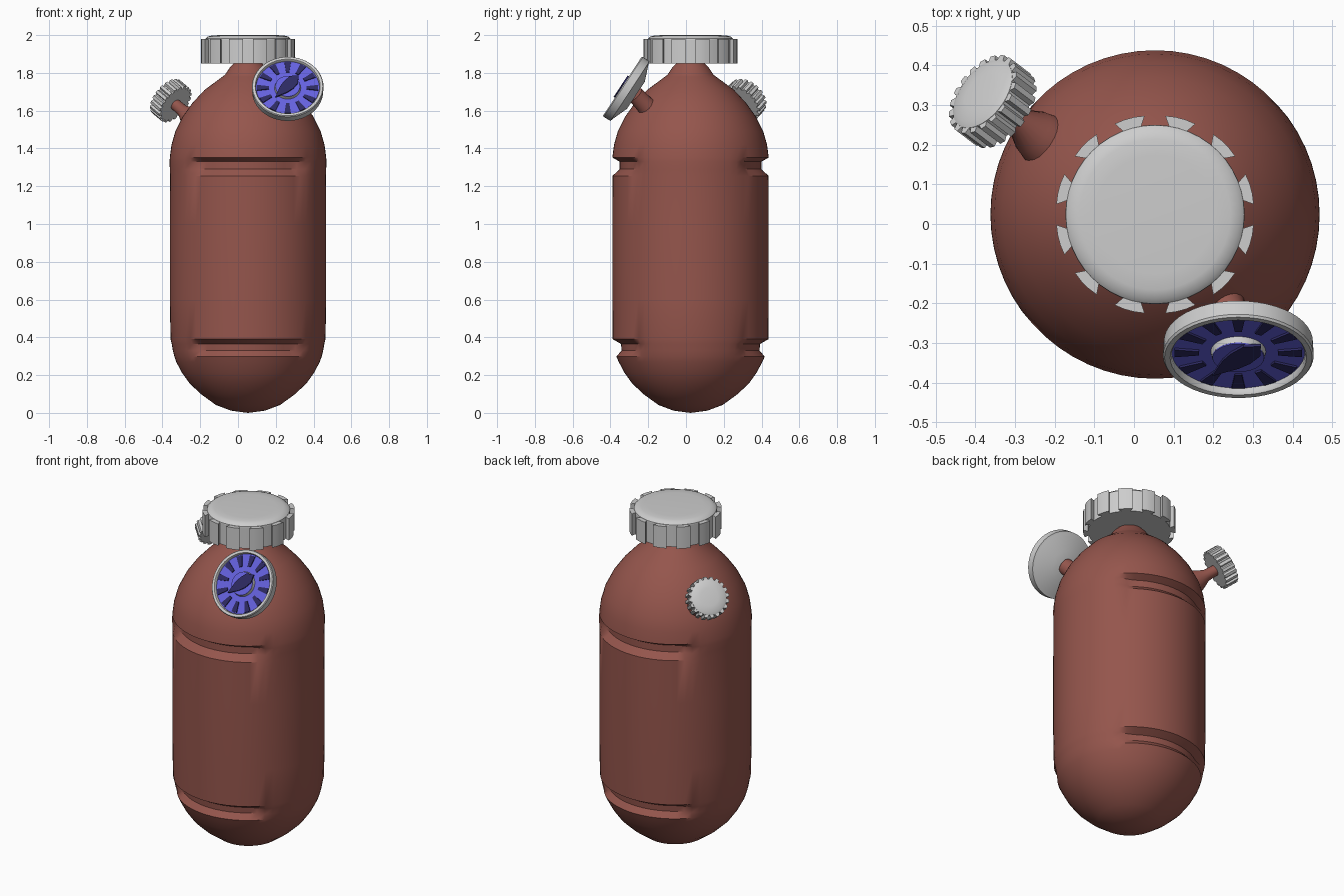
import bpy, bmesh, math
from mathutils import Matrix, Vector

if "Cube" in bpy.data.objects:
    bpy.data.objects.remove(bpy.data.objects["Cube"])


def mat(name, rgb):
    m = bpy.data.materials.new(name)
    m.diffuse_color = (*rgb, 1)
    m.use_nodes = True
    m.node_tree.nodes["Principled BSDF"].inputs["Base Color"].default_value = m.diffuse_color
    return m


BROWN = mat("red brown", (0.30, 0.092, 0.073))
GREY = mat("light grey", (0.61, 0.61, 0.61))
BLUE = mat("dial blue", (0.13, 0.12, 0.74))
NAVY = mat("dark navy", (0.026, 0.023, 0.12))
CX, CY = 0.053, 0.024


def finish(name, bm, m, matrix=None, angle=35):
    bmesh.ops.remove_doubles(bm, verts=bm.verts, dist=1e-5)
    bmesh.ops.recalc_face_normals(bm, faces=bm.faces)
    me = bpy.data.meshes.new(name)
    bm.to_mesh(me)
    bm.free()
    me.materials.append(m)
    ob = bpy.data.objects.new(name, me)
    bpy.context.collection.objects.link(ob)
    if matrix:
        ob.matrix_world = matrix
    bpy.context.view_layer.objects.active = ob
    ob.select_set(True)
    bpy.ops.object.shade_smooth_by_angle(angle=math.radians(angle))
    ob.select_set(False)
    return ob


def lathe(name, rows, m, matrix=None, seg=48, closed=False, radius=None):
    """Revolve (r, z) rows; radius(row, angle) can vary r round the axis."""
    bm = bmesh.new()
    rings = []
    for row in rows:
        ring = []
        for i in range(seg):
            a = 2 * math.pi * i / seg
            r = radius(row, a) if radius else row[0]
            ring.append(bm.verts.new((max(r, 1e-7) * math.cos(a), max(r, 1e-7) * math.sin(a), row[1])))
        rings.append(ring)
    pairs = list(zip(rings, rings[1:])) + ([(rings[-1], rings[0])] if closed else [])
    for lo, hi in pairs:
        for i in range(seg):
            j = (i + 1) % seg
            bm.faces.new((lo[i], lo[j], hi[j], hi[i]))
    return finish(name, bm, m, matrix)


def prism(name, outlines, z0, z1, m, matrix=None):
    """Extrude flat outlines from z0 to z1."""
    bm = bmesh.new()
    for pts in outlines:
        lo = [bm.verts.new((x, y, z0)) for x, y in pts]
        hi = [bm.verts.new((x, y, z1)) for x, y in pts]
        bm.faces.new(lo[::-1])
        bm.faces.new(hi)
        for i in range(len(pts)):
            j = (i + 1) % len(pts)
            bm.faces.new((lo[i], lo[j], hi[j], hi[i]))
    return finish(name, bm, m, matrix, 20)


def polar(r, deg):
    return r * math.cos(math.radians(deg)), r * math.sin(math.radians(deg))


def gear(teeth, tooth, start):
    """Toothed outline; tooth is (radius, angle offset) points."""
    return [polar(r, start + 360 / teeth * k + a) for k in range(teeth) for r, a in tooth]


def stem(name, a, b, r0, r1):
    """Tapered pipe flaring toward its root at a."""
    a, b = Vector(a), Vector(b)
    d = b - a
    M = Matrix.Translation(a) @ d.to_track_quat('Z', 'Y').to_matrix().to_4x4()
    L = d.length
    rows = [(0, 0), (r0, 0), (r0 * .65 + r1 * .35, L * .35), (r1 * 1.08, L * .65), (r1, L), (0, L)]
    return lathe(name, rows, BROWN, M, 20)


# Bottle body: (filled radius, z, grooved radius); grooves only front and back
body = [(0, 0), (.09, .012), (.17, .042), (.25, .1), (.31, .157), (.35, .213), (.38, .27),
        (.39, .298, .393), (.398, .33, .365), (.404, .365, .368), (.41, .39, .412),
        (.414, .6), (.414, 1.0), (.413, 1.255, .413), (.414, 1.29, .375),
        (.415, 1.33, .375), (.414, 1.352, .414), (.405, 1.42), (.385, 1.49), (.345, 1.57),
        (.295, 1.64), (.23, 1.71), (.135, 1.78), (.122, 1.79), (.095, 1.83), (.065, 1.86), (0, 1.87)]


def body_radius(row, a):
    if len(row) < 3:
        return row[0]
    t = min(max((.80 - abs(math.cos(a))) / .2, 0), 1)
    return row[0] + (row[2] - row[0]) * t * t * (3 - 2 * t)


lathe("bottle_body", body, BROWN, Matrix.Translation((CX, CY, 0)), 60, radius=body_radius)

# Top cap with dovetail teeth and softly rounded lid
C = Matrix.Translation((CX, CY, 0))
cap = gear(12, [(.225, -6), (.25, -9), (.251, -3), (.251, 3), (.25, 9), (.225, 6), (.225, 15)], 15)
prism("cap_grip", [cap], 1.85, 1.98, GREY, C)
lathe("cap_lid", [(.226, 1.975), (.225, 1.981), (.213, 1.992), (.19, 1.998), (.15, 2.0), (0, 2.0)], GREY, C)

# Side knob at the back left
n = Vector((-.66, .5, .56)).normalized()
kc = Vector((-.358, .31, 1.655))
K = Matrix.Translation(kc) @ n.to_track_quat('Z', 'Y').to_matrix().to_4x4()
knob = gear(20, [(.1, -7), (.114, -4), (.114, 4), (.1, 7)], 0)
prism("knob_grip", [knob], -.04, .035, GREY, K)
lathe("knob_face", [(.1, .03), (.099, .036), (.085, .043), (.05, .047), (0, .048)], GREY, K, 40)
stem("knob_stem", kc - n * .22, kc - n * .035, .075, .03)

# Gauge: local z faces forward and up
gc = Vector((.263, -.315, 1.715))
G = Matrix.Translation(gc) @ Matrix.Rotation(math.atan2(.84, .55), 4, 'X')
lathe("gauge_case", [(0, -.06), (.085, -.06), (.175, -.025), (.188, -.022), (.19, .02),
                     (.186, .026), (.172, .026), (.168, .02), (.168, .004), (0, .004)], GREY, G)
lathe("gauge_dial", [(.168, .003), (.168, .008), (0, .008)], BLUE, G)
ticks = [[polar(.1, a - 5), polar(.162, a - 6), polar(.162, a + 6), polar(.1, a + 5)]
         for a in range(0, 360, 30)]
prism("dial_ticks", ticks, .007, .014, NAVY, G)
lathe("dial_hub", [(.07, .005), (.066, .024), (0, .024)], GREY, G)
lathe("hub_plate", [(.066, .023), (.065, .027), (0, .027)], BLUE, G)
needle = [polar(.098, 228), polar(.04, 270), polar(.034, 330), polar(.058, 18), polar(.085, 48),
          polar(.062, 78), polar(.034, 125), polar(.04, 186)]
prism("dial_needle", [needle], .026, .034, NAVY, G)
stem("gauge_stem", (.185, -.13, 1.54), gc + Vector((0, .84, -.55)) * .055, .075, .045)
